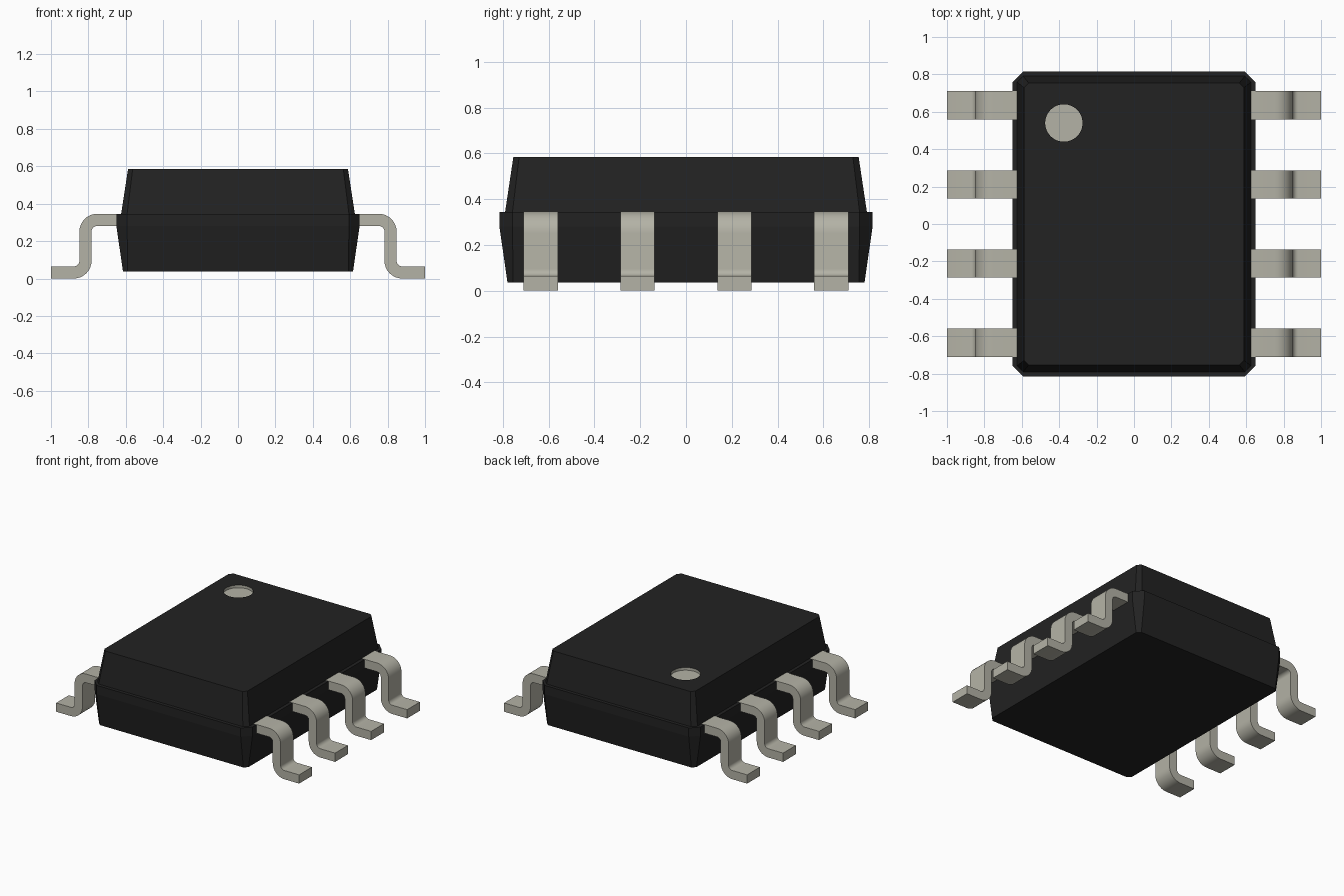
import bpy, bmesh, math

cube = bpy.data.objects.get("Cube")
if cube:
    bpy.data.objects.remove(cube, do_unlink=True)


def material(name, color, roughness):
    m = bpy.data.materials.new(name)
    m.use_nodes = True
    m.diffuse_color = (*color, 1)
    bsdf = m.node_tree.nodes["Principled BSDF"]
    bsdf.inputs["Base Color"].default_value = (*color, 1)
    bsdf.inputs["Roughness"].default_value = roughness
    return m


BLACK = material("black plastic", (0.016, 0.016, 0.016), 0.6)
TIN = material("tin grey", (0.456, 0.448, 0.381), 0.5)


def finish(name, bm, mats):
    bmesh.ops.recalc_face_normals(bm, faces=bm.faces)
    mesh = bpy.data.meshes.new(name)
    bm.to_mesh(mesh)
    bm.free()
    for m in mats:
        mesh.materials.append(m)
    obj = bpy.data.objects.new(name, mesh)
    bpy.context.collection.objects.link(obj)
    return obj


def select_only(obj):
    bpy.ops.object.select_all(action='DESELECT')
    obj.select_set(True)
    bpy.context.view_layer.objects.active = obj


# Body: stacked chamfered rectangles (half x, half y, chamfer, z)
SECTIONS = [
    (0.615, 0.780, 0.025, 0.037),
    (0.650, 0.815, 0.057, 0.280),
    (0.650, 0.815, 0.057, 0.345),
    (0.625, 0.790, 0.032, 0.345),
    (0.588, 0.754, 0.025, 0.585),
]
bm = bmesh.new()
rings = []
for hx, hy, c, z in SECTIONS:
    outline = [(hx, hy - c), (hx - c, hy), (c - hx, hy), (-hx, hy - c),
               (-hx, c - hy), (c - hx, -hy), (hx - c, -hy), (hx, c - hy)]
    rings.append([bm.verts.new((x, y, z)) for x, y in outline])
bm.faces.new(rings[0])
bm.faces.new(rings[-1])
for low, high in zip(rings, rings[1:]):
    for i in range(8):
        j = (i + 1) % 8
        bm.faces.new((low[i], low[j], high[j], high[i]))
body = finish("body", bm, [BLACK, TIN])

# Round orientation dimple sunk into the top
DOT_X, DOT_Y, DOT_R, TOP, DEPTH = -0.375, 0.54, 0.10, 0.585, 0.02
bpy.ops.mesh.primitive_cylinder_add(vertices=48, radius=DOT_R, depth=2 * DEPTH,
                                    location=(DOT_X, DOT_Y, TOP))
cutter = bpy.context.object
cutter.name = "dimple_cutter"
cutter.hide_render = True
cut = body.modifiers.new("dimple", 'BOOLEAN')
cut.operation = 'DIFFERENCE'
cut.solver = 'EXACT'
cut.object = cutter
select_only(body)
bpy.ops.object.modifier_apply(modifier=cut.name)
bpy.data.objects.remove(cutter, do_unlink=True)
for p in body.data.polygons:
    inside = math.hypot(p.center.x - DOT_X, p.center.y - DOT_Y) < DOT_R + 0.01
    p.material_index = 1 if inside and TOP - 2 * DEPTH < p.center.z < TOP - 0.001 else 0


# Gull-wing leads: side profile extruded across the width
def arc(cx, cz, r, start, end, steps=8):
    angles = [math.radians(start + (end - start) * i / steps) for i in range(steps + 1)]
    return [(cx + r * math.cos(a), cz + r * math.sin(a)) for a in angles]


INNER, OUTER, WIDTH = 0.030, 0.095, 0.15
PROFILE = ([(0.60, 0.346)]
           + arc(0.753, 0.251, OUTER, 90, 0)
           + arc(0.878, 0.095, INNER, 180, 270)
           + [(1.0, 0.065), (1.0, 0.0)]
           + arc(0.878, 0.095, OUTER, 270, 180)
           + arc(0.753, 0.251, INNER, 0, 90)
           + [(0.60, 0.281)])


def lead(name, side, y):
    bm = bmesh.new()
    face = bm.faces.new([bm.verts.new((side * x, y - WIDTH / 2, z)) for x, z in PROFILE])
    ext = bmesh.ops.extrude_face_region(bm, geom=[face])
    moved = [v for v in ext["geom"] if isinstance(v, bmesh.types.BMVert)]
    bmesh.ops.translate(bm, verts=moved, vec=(0, WIDTH, 0))
    obj = finish(name, bm, [TIN])
    select_only(obj)
    bpy.ops.object.shade_smooth_by_angle(angle=math.radians(30))


for side, label in ((1, "left"), (-1, "right")):
    for i in range(4):
        lead(f"{label}_lead_{i + 1}", side, (i - 1.5) * 0.4233)
